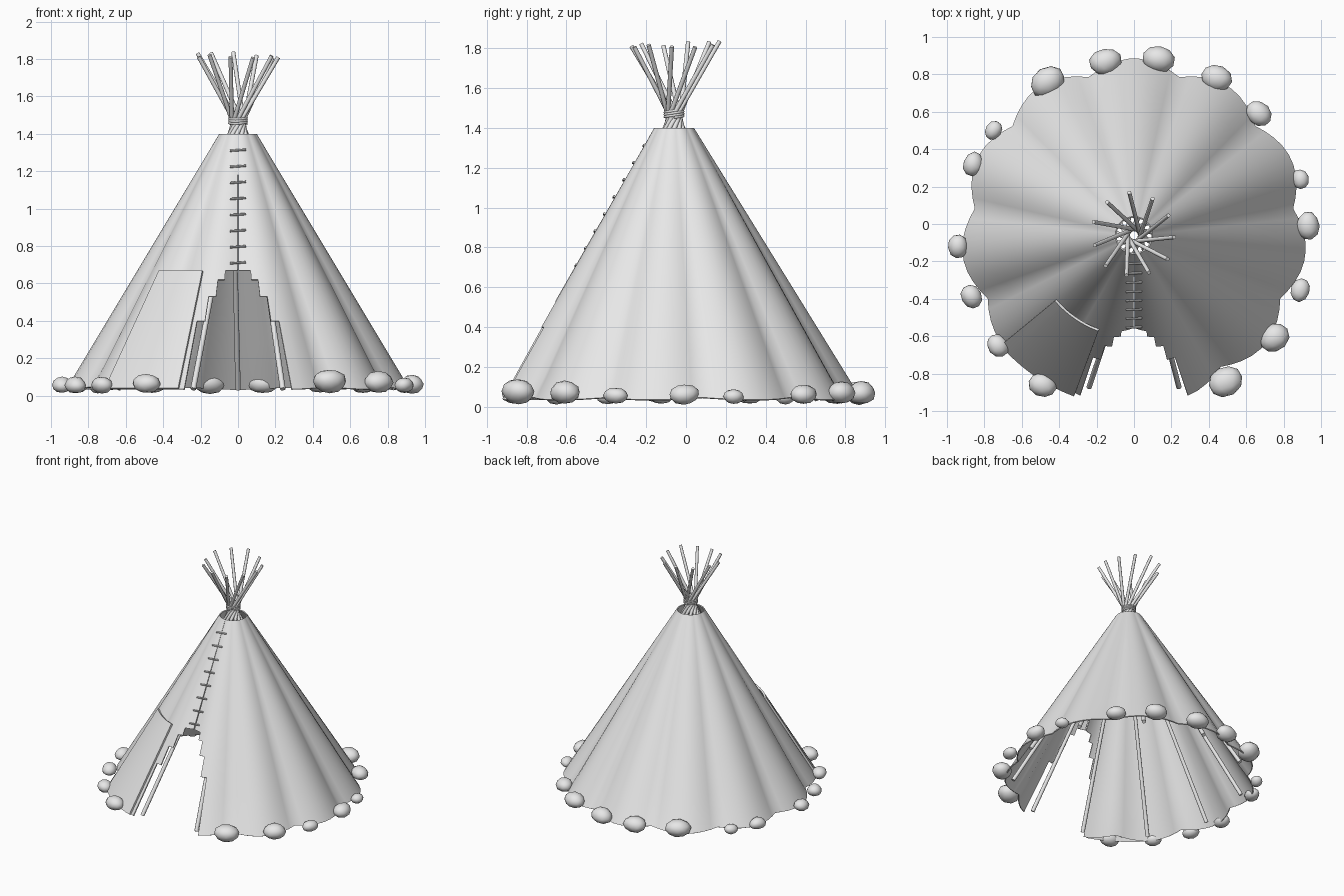
import bpy
import bmesh
import math
import random
from mathutils import Vector, Matrix

random.seed(4)
if "Cube" in bpy.data.objects:
    bpy.data.objects.remove(bpy.data.objects["Cube"])

grey = bpy.data.materials.new("light_grey")
grey.use_nodes = True
grey.diffuse_color = (0.8, 0.8, 0.8, 1)
grey.node_tree.nodes["Principled BSDF"].inputs["Base Color"].default_value = (0.8, 0.8, 0.8, 1)

POLES = 11
TOP, HEM = 1.4, 0.035


def finish(name, bm, thickness=0, angle=40):
    """Turn a bmesh into a smooth object, optionally with cloth thickness."""
    mesh = bpy.data.meshes.new(name)
    bm.to_mesh(mesh)
    bm.free()
    mesh.materials.append(grey)
    obj = bpy.data.objects.new(name, mesh)
    bpy.context.collection.objects.link(obj)
    bpy.ops.object.select_all(action="DESELECT")
    obj.select_set(True)
    bpy.context.view_layer.objects.active = obj
    if thickness:
        solid = obj.modifiers.new("thickness", "SOLIDIFY")
        solid.thickness = thickness
        solid.offset = -1
        bpy.ops.object.modifier_apply(modifier=solid.name)
    bpy.ops.object.shade_smooth_by_angle(angle=math.radians(angle))
    return obj


def bulge(theta):
    """1 over a pole, 0 in the pleat between two poles."""
    return abs(math.cos(POLES / 2 * (theta - math.pi / 2)))


def on_cover(theta, z, push, offset=0):
    """Point on the pleated cone."""
    t = (TOP - z) / (TOP - HEM)
    r = 0.1 + 0.76 * t + 0.065 * t * push + offset
    return Vector((r * math.cos(theta), -0.06 + 0.02 * t + r * math.sin(theta), z))


def rod(bm, a, b, r1, r2, sides=10):
    d = b - a
    m = Matrix.Translation((a + b) / 2) @ d.to_track_quat("Z", "Y").to_matrix().to_4x4()
    bmesh.ops.create_cone(bm, cap_ends=True, segments=sides, radius1=r1, radius2=r2,
                          depth=d.length, matrix=m)


def sheet(bm, grid, keep=lambda row, col: True):
    """Quads over a grid of points, leaving out cells that are not kept."""
    verts = [[bm.verts.new(p) for p in row] for row in grid]
    for j in range(len(grid) - 1):
        for i in range(len(grid[0]) - 1):
            if keep(j, i):
                bm.faces.new((verts[j][i], verts[j][i + 1],
                              verts[j + 1][i + 1], verts[j + 1][i]))
    loose = [v for v in bm.verts if not v.link_faces]
    bmesh.ops.delete(bm, geom=loose, context="VERTS")


# Pleated cover with a stepped doorway and a seam above it
COLS = POLES * 9
heights = [HEM, 0.15, 0.28, 0.40, 0.53, 0.62, 0.67, 0.82, 1.0, 1.2, TOP]
door_half = [5, 5, 5, 4, 3, 2]
grid = []
for j, z in enumerate(heights):
    row = []
    for i in range(COLS + 1):
        th = -math.pi / 2 + 2 * math.pi * i / COLS
        th += 0.006 if i == 0 else -0.006 if i == COLS else 0
        p = on_cover(th, z, bulge(th))
        if j == 0:
            p.z += 0.012 * (1 - bulge(th))
        row.append(p)
    grid.append(row)


def outside_door(row, col):
    return row >= len(door_half) or door_half[row] <= col < COLS - door_half[row]


bm = bmesh.new()
sheet(bm, grid, outside_door)
finish("tent_cover", bm, 0.008)

# Door flap folded back against the cover
bm = bmesh.new()
flap = []
for j in range(7):
    z = 0.04 + 0.63 * j / 6
    flap.append([on_cover(math.radians(220.5 + 29.5 * i / 10), z, 1, 0.016)
                 for i in range(11)])
sheet(bm, flap)
finish("door_flap", bm, 0.014)

# Poles leaning together with a twist at the crossing
for k in range(POLES):
    th = math.pi / 2 + 2 * math.pi * k / POLES
    foot = Vector((0.85 * math.cos(th), -0.055 + 0.85 * math.sin(th), 0.035))
    cross = Vector((-0.032 * math.sin(th), -0.06 + 0.032 * math.cos(th), 1.455))
    tip = cross + (cross - foot) * random.uniform(0.245, 0.27)
    bm = bmesh.new()
    rod(bm, foot, tip, 0.015, 0.011)
    finish("pole_%d" % (k + 1), bm)

# Rope wound around the crossing
bm = bmesh.new()
turns, steps, ring = 3, 24, 6
rope = []
for s in range(turns * steps + 1):
    a = 2 * math.pi * s / steps
    h = 1.452 + 0.034 * s / (turns * steps) + 0.005 * math.sin(a)
    rope.append([Vector(((0.046 + 0.007 * math.cos(b)) * math.cos(a),
                         -0.06 + (0.046 + 0.007 * math.cos(b)) * math.sin(a),
                         h + 0.007 * math.sin(b)))
                 for b in (2 * math.pi * q / ring for q in range(ring + 1))])
sheet(bm, rope)
bmesh.ops.remove_doubles(bm, verts=bm.verts, dist=0.0005)
bmesh.ops.holes_fill(bm, edges=bm.edges, sides=ring)
bmesh.ops.recalc_face_normals(bm, faces=bm.faces)
finish("binding_rope", bm, angle=80)

# Lacing pins across the seam
for k in range(8):
    z = 0.71 + 0.086 * k
    ends = []
    for side in (-1, 1):
        r = 0.1 + 0.76 * (TOP - z) / (TOP - HEM)
        th = -math.pi / 2 + side * 0.04 / r
        ends.append(on_cover(th, z + side * 0.003, bulge(th), 0.006))
    bm = bmesh.new()
    rod(bm, ends[0], ends[1], 0.006, 0.006, 8)
    finish("lacing_pin_%d" % (k + 1), bm)

# Stones around the hem: x, y, half width
stones = [(-0.46, 0.76, 0.09), (-0.15, 0.87, 0.08), (0.13, 0.88, 0.08),
          (0.44, 0.78, 0.08), (0.67, 0.59, 0.07), (0.89, 0.24, 0.05),
          (0.93, -0.01, 0.07), (0.89, -0.35, 0.06), (0.75, -0.61, 0.08),
          (0.49, -0.84, 0.09), (-0.49, -0.86, 0.07), (-0.73, -0.65, 0.06),
          (-0.87, -0.39, 0.06), (-0.94, -0.12, 0.06), (-0.86, 0.32, 0.06),
          (-0.75, 0.5, 0.05)]
for k, (x, y, w) in enumerate(stones):
    bm = bmesh.new()
    bmesh.ops.create_icosphere(bm, subdivisions=1, radius=1.06)
    for v in bm.verts:
        v.co *= random.uniform(0.9, 1.08)
    bmesh.ops.subdivide_edges(bm, edges=bm.edges, cuts=1, use_grid_fill=True, smooth=0.6)
    turn = Matrix.Rotation(math.atan2(y, x) + math.pi / 2, 4, "Z")
    size = Matrix.Diagonal((w, w * 0.82, w * 0.68, 1))
    bm.transform(Matrix.Translation((x, y, 0.015 + w * 0.68)) @ turn @ size)
    finish("hem_stone_%d" % (k + 1), bm, angle=60)
